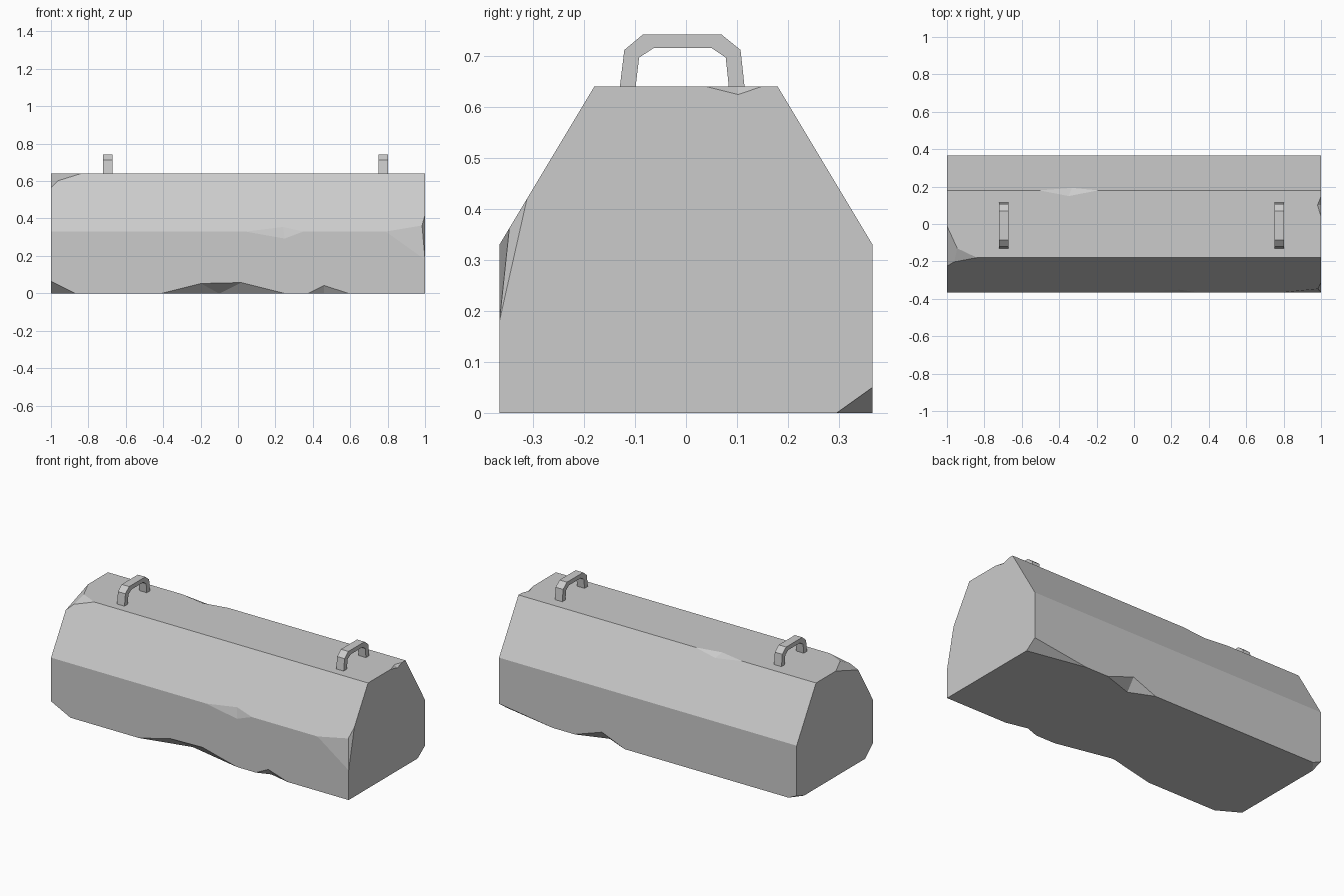
import bpy, bmesh
from mathutils import Vector as V

if "Cube" in bpy.data.objects:
    bpy.data.objects.remove(bpy.data.objects["Cube"])

Y, SHOULDER, Y_TOP, TOP = 0.366, 0.33, 0.18, 0.64


def slope_y(z):
    """Half-width of the block on its sloping sides at height z."""
    return Y + (z - SHOULDER) / (TOP - SHOULDER) * (Y_TOP - Y)


def new_object(name, bm):
    bmesh.ops.recalc_face_normals(bm, faces=bm.faces)
    mesh = bpy.data.meshes.new(name)
    bm.to_mesh(mesh)
    bm.free()
    ob = bpy.data.objects.new(name, mesh)
    bpy.context.collection.objects.link(ob)
    return ob


def prism(profile, x0, x1):
    """Extrude a (y, z) profile along x."""
    bm = bmesh.new()
    face = bm.faces.new([bm.verts.new((x0, y, z)) for y, z in profile])
    ext = bmesh.ops.extrude_face_region(bm, geom=[face])
    moved = [g for g in ext["geom"] if isinstance(g, bmesh.types.BMVert)]
    bmesh.ops.translate(bm, verts=moved, vec=(x1 - x0, 0, 0))
    return bm


def corner_chip(bm, corner, a, b, c):
    """Slice a corner off with the plane through three points on its edges."""
    a, b, c, corner = V(a), V(b), V(c), V(corner)
    n = (b - a).cross(c - a).normalized()
    if n.dot(corner - a) < 0:
        n = -n
    bmesh.ops.bisect_plane(bm, geom=bm.verts[:] + bm.edges[:] + bm.faces[:],
                           dist=1e-5, plane_co=a, plane_no=n, clear_outer=True)
    rim = [e for e in bm.edges if e.is_boundary]
    bmesh.ops.holes_fill(bm, edges=rim, sides=0)


def edge_chip(bm, a, b, *deep):
    """Convex notch cutter: a and b lie on the edge, the rest on its two faces."""
    a, b, deep = V(a), V(b), [V(p) for p in deep]
    mid = (a + b) / 2
    out = mid - sum(deep, V()) / len(deep)
    out -= out.project(b - a)
    out.normalize()
    pts = [p + out * 0.002 for p in [a, b] + deep] + [mid + out * 0.05]
    bmesh.ops.convex_hull(bm, input=[bm.verts.new(p) for p in pts])


# Stone block with sloping shoulders
bm = prism([(-Y, 0), (Y, 0), (Y, SHOULDER), (Y_TOP, TOP),
            (-Y_TOP, TOP), (-Y, SHOULDER)], -1, 1)

# Broken bottom corners: signs of x and y, then size along x, y, z
for sx, sy, dx, dy, dz in [(-1, -1, .13, .075, .065), (1, 1, .36, .07, .05),
                           (-1, 1, .055, .07, .025)]:
    corner_chip(bm, (sx, sy * Y, 0), (sx - sx * dx, sy * Y, 0),
                (sx, sy * (Y - dy), 0), (sx, sy * Y, dz))

# Broken top corner: x on the long edge, y on the top, z on the slope
for x, y, z in [(-.922, -.01, .565), (-.84, -.104, .59)]:
    corner_chip(bm, (-1, -Y_TOP, TOP), (x, -Y_TOP, TOP), (-1, y, TOP),
                (-1, -slope_y(z), z))

# Broken shoulder corner: x on the long edge, z on the slope
for x, z in [(.79, .365), (.975, .42)]:
    corner_chip(bm, (1, -Y, SHOULDER), (x, -Y, SHOULDER), (1, -Y, .18),
                (1, -slope_y(z), z))
block = new_object("stone_block", bm)

# Notches along the edges
bm = bmesh.new()
edge_chip(bm, (-.42, -Y, 0), (.26, -Y, 0),
          (-.2, -Y, .055), (.02, -Y, .06), (-.1, -.29, 0))
edge_chip(bm, (.37, -Y, 0), (.6, -Y, 0), (.46, -Y, .045), (.46, -.334, 0))
edge_chip(bm, (.15, Y, 0), (.5, Y, 0), (.31, Y, .065), (.3, .3, 0))
edge_chip(bm, (0, -Y, SHOULDER), (.37, -Y, SHOULDER),
          (.25, -Y, .285), (.24, -slope_y(.36), .36))
edge_chip(bm, (-.53, Y_TOP, TOP), (-.17, Y_TOP, TOP),
          (-.35, .145, TOP), (-.33, slope_y(.615), .615))
edge_chip(bm, (1, .03, TOP), (1, .155, TOP), (1, .103, .622), (.978, .1, TOP))
cutter = new_object("notch_cutter", bm)
cutter.hide_render = True

mod = block.modifiers.new("notches", 'BOOLEAN')
mod.operation, mod.solver, mod.object = 'DIFFERENCE', 'EXACT', cutter
bpy.context.view_layer.objects.active = block
bpy.ops.object.modifier_apply(modifier=mod.name)
bpy.data.objects.remove(cutter)

# Two lifting handles
handle = [(-.131, .63), (-.121, .712), (-.085, .742), (.07, .742), (.107, .712),
          (.116, .63), (.085, .63), (.078, .697), (.05, .716), (-.063, .716),
          (-.092, .697), (-.1, .63)]
for name, x in (("left_handle", -.697), ("right_handle", .776)):
    new_object(name, prism(handle, x - .025, x + .025))
